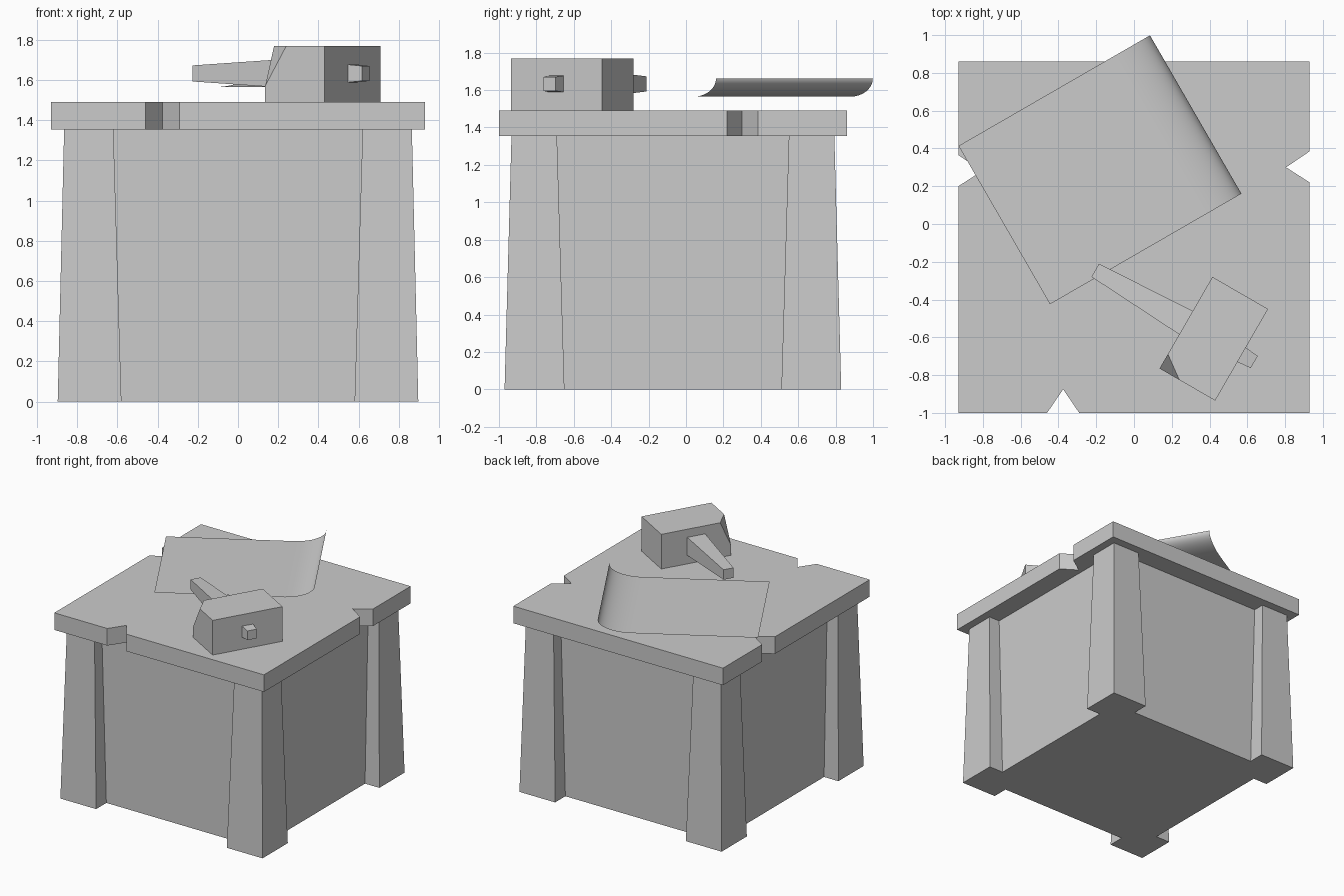
import bpy, bmesh
from math import sin, cos, pi, radians
from mathutils import Matrix, Vector

if "Cube" in bpy.data.objects:
    bpy.data.objects.remove(bpy.data.objects["Cube"])


def make(name, verts, faces, matrix=None):
    mesh = bpy.data.meshes.new(name)
    bm = bmesh.new()
    vs = [bm.verts.new(v) for v in verts]
    for f in faces:
        bm.faces.new([vs[i] for i in f])
    if len(faces) and matrix:
        bmesh.ops.transform(bm, matrix=matrix, verts=bm.verts)
    bmesh.ops.recalc_face_normals(bm, faces=bm.faces)
    bm.to_mesh(mesh)
    bm.free()
    ob = bpy.data.objects.new(name, mesh)
    bpy.context.collection.objects.link(ob)
    return ob


def loft(name, a, b, matrix=None):
    """Closed solid between two matching outlines."""
    n = len(a)
    faces = [range(n), range(n, 2 * n)]
    faces += [(i, (i + 1) % n, n + (i + 1) % n, n + i) for i in range(n)]
    return make(name, list(a) + list(b), faces, matrix)


def rect(x0, x1, y0, y1, z):
    return [(x0, y0, z), (x1, y0, z), (x1, y1, z), (x0, y1, z)]


CY = -0.07      # centre of the bench in y
LEG_TOP = 1.355
TOP = 1.492

# Main block
loft("block", rect(-.77, .77, CY - .77, CY + .77, 0),
     rect(-.77, .77, CY - .77, CY + .77, LEG_TOP))

# Four splayed corner legs
for sx, xn in ((-1, "left"), (1, "right")):
    for sy, yn in ((-1, "front"), (1, "back")):
        low = rect(sx * .58, sx * .897, CY + sy * .58, CY + sy * .90, 0)
        high = rect(sx * .62, sx * .865, CY + sy * .62, CY + sy * .863, LEG_TOP)
        loft(f"{yn}_{xn}_leg", low, high)

# Table top with three V-shaped notches
outline = [(-.93, -1), (-.46, -1), (-.375, -.875), (-.29, -1), (.93, -1),
           (.93, .22), (.805, .30), (.93, .385), (.93, .86), (-.93, .86),
           (-.93, .365), (-.805, .28), (-.93, .20)]
loft("table_top", [(x, y, LEG_TOP) for x, y in outline],
     [(x, y, TOP) for x, y in outline])

# Hammer frame: local x runs from the head towards the handle tip
hammer = Matrix.Translation((.4225, -.6075, 0)) @ Matrix.Rotation(radians(150), 4, 'Z')

# Hammer head with one chipped corner
head = loft("hammer_head", rect(-.17, .17, -.28, .28, TOP),
            rect(-.17, .17, -.28, .28, 1.77), hammer)
p, q, r = Vector((.135, -.765, 1.57)), Vector((.18, -.69, 1.77)), Vector((.24, -.825, 1.77))
normal = (q - p).cross(r - p).normalized()
if normal.dot(Vector((.135, -.765, 1.77)) - p) < 0:
    normal.negate()
bm = bmesh.new()
bm.from_mesh(head.data)
bmesh.ops.bisect_plane(bm, geom=bm.verts[:] + bm.edges[:] + bm.faces[:],
                       plane_co=p, plane_no=normal, clear_outer=True)
bmesh.ops.holes_fill(bm, edges=[e for e in bm.edges if e.is_boundary])
bmesh.ops.recalc_face_normals(bm, faces=bm.faces)
bm.to_mesh(head.data)
bm.free()


# Tapered handle and the stub on the far side of the head
def section(x, half):
    z = 1.633
    return [(x, -half, z - half), (x, half, z - half),
            (x, half, z + half), (x, -half, z + half)]


loft("hammer_handle", section(.15, .073), section(.725, .04), hammer)
loft("hammer_handle_stub", section(-.15, .046), section(-.247, .037), hammer)

# Paper sheet with one curled edge
Z = 1.565
profile = [(-.585, Z), (-.2, Z), (.1, Z)]
profile += [(.345 + .24 * sin(t), Z + .097 * (1 - cos(t)))
            for t in (i * pi / 32 for i in range(17))]
n = len(profile)
verts = [(u, v, z) for v in (-.484, .484) for u, z in profile]
paper = make("paper_sheet", verts, [(i, i + 1, n + i + 1, n + i) for i in range(n - 1)],
             Matrix.Translation((-.18, .287, 0)) @ Matrix.Rotation(radians(30), 4, 'Z'))
if paper.data.polygons[0].normal.z < 0:
    paper.data.flip_normals()
for f in paper.data.polygons:
    f.use_smooth = True
